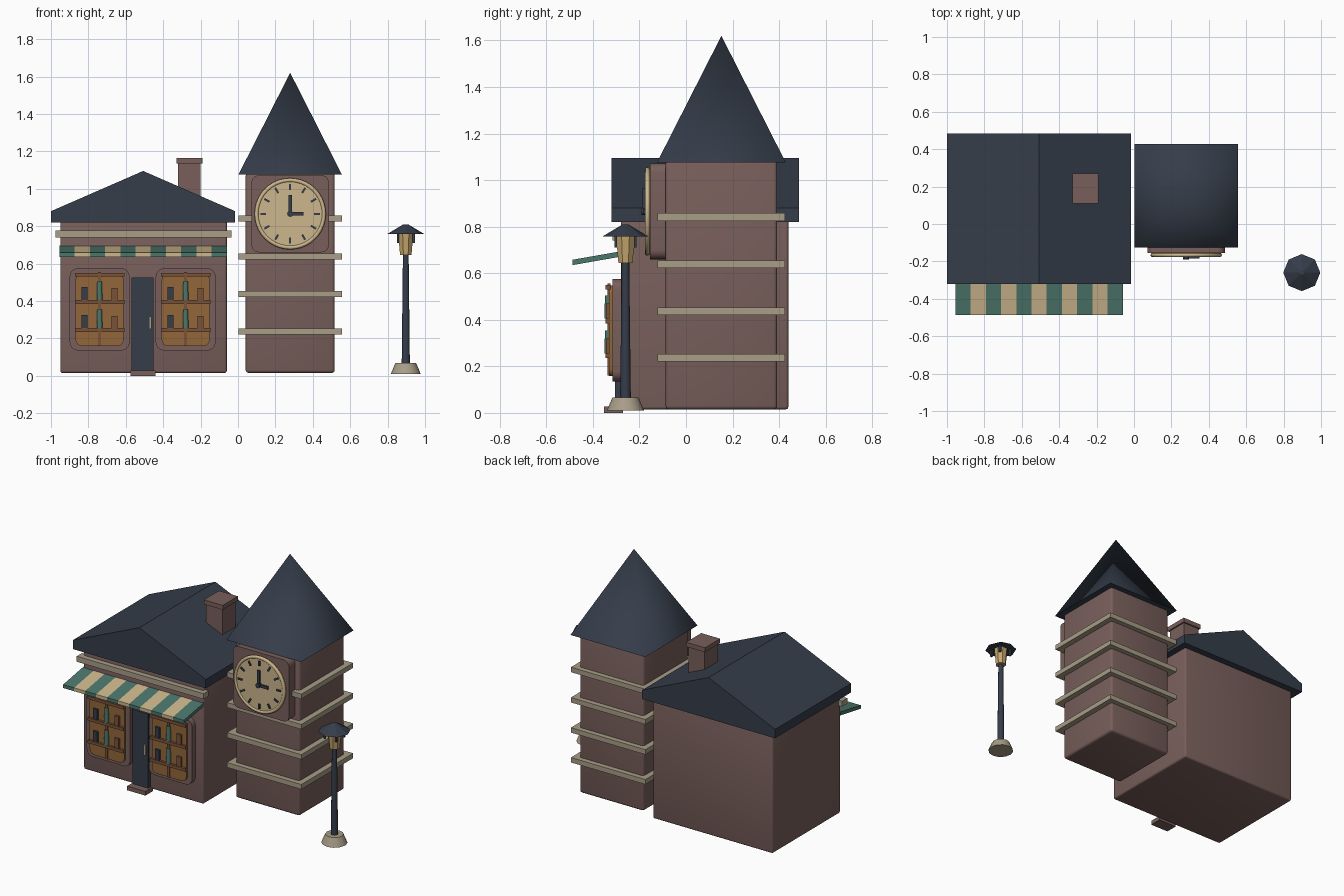
import bpy, bmesh, math
from mathutils import Matrix, Vector

if "Cube" in bpy.data.objects:
    bpy.data.objects.remove(bpy.data.objects["Cube"], do_unlink=True)


def material(name, hex_code):
    rgb = [int(hex_code[i:i + 2], 16) / 255 for i in (0, 2, 4)]
    col = [c / 12.92 if c < 0.04 else ((c + 0.055) / 1.055) ** 2.4 for c in rgb] + [1]
    m = bpy.data.materials.new(name)
    m.use_nodes = True
    m.diffuse_color = col
    bsdf = m.node_tree.nodes["Principled BSDF"]
    bsdf.inputs["Base Color"].default_value = col
    bsdf.inputs["Roughness"].default_value = 0.8
    return m


BRICK = material("dusty_brick", "785F5B")
SLATE = material("dark_slate", "353D4A")
STONE = material("pale_stone", "A89D87")
CREAM = material("warm_cream", "CCB68C")
GREEN = material("awning_green", "4B766B")
AMBER = material("amber_glass", "92673A")
WOOD = material("shelf_wood", "7A5238")
GLOW = material("lantern_glass", "C6A66E")


def finish(name, bm, mat, smooth=None):
    bmesh.ops.recalc_face_normals(bm, faces=bm.faces)
    me = bpy.data.meshes.new(name)
    bm.to_mesh(me)
    bm.free()
    ob = bpy.data.objects.new(name, me)
    bpy.context.collection.objects.link(ob)
    me.materials.append(mat)
    if smooth:
        bpy.ops.object.select_all(action="DESELECT")
        ob.select_set(True)
        bpy.context.view_layer.objects.active = ob
        bpy.ops.object.shade_smooth_by_angle(angle=math.radians(smooth))
    return ob


def box(name, mat, x, y, z, bevel=0, corner=0):
    """Box from (min, max) pairs; bevel rounds all edges, corner only those along y."""
    bm = bmesh.new()
    bmesh.ops.create_cube(bm, size=1)
    for v in bm.verts:
        v.co = [r[0] if c < 0 else r[1] for r, c in zip((x, y, z), v.co)]
    edges = bm.edges[:]
    if corner:
        edges = [e for e in edges if abs(e.verts[0].co.y - e.verts[1].co.y) > 1e-5]
    if bevel or corner:
        bmesh.ops.bevel(bm, geom=edges, offset=bevel or corner, segments=3 if bevel else 5,
                        profile=0.5, affect="EDGES")
    return finish(name, bm, mat, 35 if bevel or corner else None)


def prism(name, mat, points, axis, a, b):
    """Closed profile extruded along x (points are y, z) or y (points are x, z)."""
    bm = bmesh.new()
    place = (lambda p, t: (t, p[0], p[1])) if axis == "x" else (lambda p, t: (p[0], t, p[1]))
    face = bm.faces.new([bm.verts.new(place(p, a)) for p in points])
    ext = bmesh.ops.extrude_face_region(bm, geom=[face])["geom"]
    step = Vector(place((0, 0), b - a))
    bmesh.ops.translate(bm, verts=[g for g in ext if isinstance(g, bmesh.types.BMVert)], vec=step)
    return finish(name, bm, mat)


def cone(name, mat, at, r1, r2, z0, z1, sides, turn=0, smooth=None):
    """Upright cone or cylinder; turn rotates it about z."""
    bm = bmesh.new()
    bmesh.ops.create_cone(bm, cap_ends=True, segments=sides, radius1=r1, radius2=r2, depth=z1 - z0,
                          matrix=Matrix.Translation((*at, (z0 + z1) / 2)) @ Matrix.Rotation(turn, 4, "Z"))
    bmesh.ops.remove_doubles(bm, verts=bm.verts, dist=1e-5)
    return finish(name, bm, mat, smooth)


# Shop walls, gable roof and cornice
box("shop_walls", BRICK, (-.95, -.06), (-.28, .44), (.015, .84), bevel=.012)
prism("shop_roof", SLATE, [(-1, .82), (-.015, .82), (-.015, .88), (-.507, 1.095), (-1, .88)],
      "y", -.32, .485)
box("shop_cornice", STONE, (-.975, -.035), (-.315, -.26), (.74, .777))

# Chimney
box("chimney_shaft", BRICK, (-.32, -.2), (.12, .26), (.92, 1.14))
box("chimney_cap", BRICK, (-.33, -.19), (.11, .27), (1.135, 1.165))

# Striped awning
STRIPES = 11
left, width = -.955, .895 / STRIPES
for i in range(STRIPES):
    prism(f"awning_stripe_{i + 1}", CREAM if i % 2 else GREEN,
          [(-.487, .635), (-.27, .673), (-.27, .696), (-.487, .658)],
          "x", left + i * width, left + (i + 1) * width)

# Door, handle and step
box("door", SLATE, (-.57, -.452), (-.305, -.27), (.02, .525))
box("door_handle", STONE, (-.477, -.463), (-.32, -.3), (.25, .317))
box("door_step", BRICK, (-.575, -.44), (-.352, -.27), (0, .028))

# Display windows with shelves and goods
for side, cx in (("right", -.74), ("left", -.28)):
    box(f"{side}_window_frame", BRICK, (cx - .16, cx + .16), (-.316, -.27), (.135, .575), corner=.045)
    box(f"{side}_window_glass", AMBER, (cx - .128, cx + .128), (-.33, -.31), (.158, .548), corner=.035)
    box(f"{side}_window_mullion", WOOD, (cx - .008, cx + .008), (-.338, -.325), (.16, .555))
    for n, z in enumerate((.235, .385, .53)):
        box(f"{side}_window_shelf_{n + 1}", WOOD, (cx - .132, cx + .132), (-.346, -.325), (z, z + .02))
    for n, z in enumerate((.255, .405)):
        box(f"{side}_dark_box_{n + 1}", SLATE, (cx - .096, cx - .064), (-.343, -.325), (z, z + .07))
        cone(f"{side}_green_bottle_{n + 1}", GREEN, (cx, -.335), .016, .013, z, z + .1, 10, smooth=40)
        box(f"{side}_wood_box_{n + 1}", WOOD, (cx + .064, cx + .096), (-.343, -.325), (z, z + .065))

# Clock tower body, stone bands and pyramid roof
TX, TY = .279, .152
box("tower_walls", BRICK, (TX - .238, TX + .238), (TY - .24, TY + .24), (.015, 1.085), bevel=.016)
for n, z in enumerate((.22, .42, .622, .825)):
    box(f"tower_band_{n + 1}", STONE, (TX - .276, TX + .276), (TY - .274, TY + .274), (z, z + .033))
cone("tower_roof", SLATE, (TX, TY), .277 * math.sqrt(2), 0, 1.075, 1.62, 4, math.pi / 4, smooth=100)

# Clock panel, dial and rim
CZ = .866
box("clock_panel", BRICK, (TX - .207, TX + .207), (-.155, -.06), (.66, 1.072), corner=.04)
bm = bmesh.new()
bmesh.ops.create_cone(bm, cap_ends=True, segments=40, radius1=.186, radius2=.186, depth=.02,
                      matrix=Matrix.Translation((TX, -.16, CZ)) @ Matrix.Rotation(math.pi / 2, 4, "X"))
finish("clock_dial", bm, CREAM, 40)
bpy.ops.mesh.primitive_torus_add(location=(TX, -.166, CZ), rotation=(math.pi / 2, 0, 0),
                                 major_radius=.18, minor_radius=.011,
                                 major_segments=40, minor_segments=8)
rim = bpy.context.object
rim.name = "clock_rim"
rim.data.materials.append(CREAM)
bpy.ops.object.shade_smooth()


def dial_bar(name, angle, r0, r1, width, y0, y1):
    """Bar pointing outward from the dial centre, clockwise from the top."""
    ob = box(name, SLATE, (-width / 2, width / 2), (y0, y1), (r0, r1))
    ob.matrix_world = Matrix.Translation((TX, 0, CZ)) @ Matrix.Rotation(angle, 4, "Y")


# Hour marks and hands
for h in range(12):
    dial_bar(f"hour_mark_{h + 1}", h * math.pi / 6, .128, .16, .011, -.177, -.168)
dial_bar("minute_hand", 0, 0, .1, .018, -.186, -.175)
dial_bar("hour_hand", math.pi / 2, 0, .07, .02, -.184, -.175)
bm = bmesh.new()
bmesh.ops.create_cone(bm, cap_ends=True, segments=16, radius1=.016, radius2=.016, depth=.024,
                      matrix=Matrix.Translation((TX, -.179, CZ)) @ Matrix.Rotation(math.pi / 2, 4, "X"))
finish("clock_hub", bm, SLATE, 40)

# Street lamp
LAMP = LX, LY = .897, -.26
cone("lamp_base", STONE, LAMP, .08, .056, .01, .067, 12, smooth=40)
cone("lamp_pole", SLATE, LAMP, .023, .016, .06, .66, 10, smooth=40)
cone("lamp_glass", GLOW, LAMP, .033, .044, .645, .765, 8, math.pi / 8)
for sx in (-1, 1):
    for sy in (-1, 1):
        px, py = LX + sx * .042, LY + sy * .042
        box(f"lamp_post_{'left' if sx > 0 else 'right'}_{'back' if sy > 0 else 'front'}", SLATE,
            (px - .006, px + .006), (py - .006, py + .006), (.71, .768))
cone("lamp_hat", SLATE, LAMP, .099, .012, .758, .81, 8)
